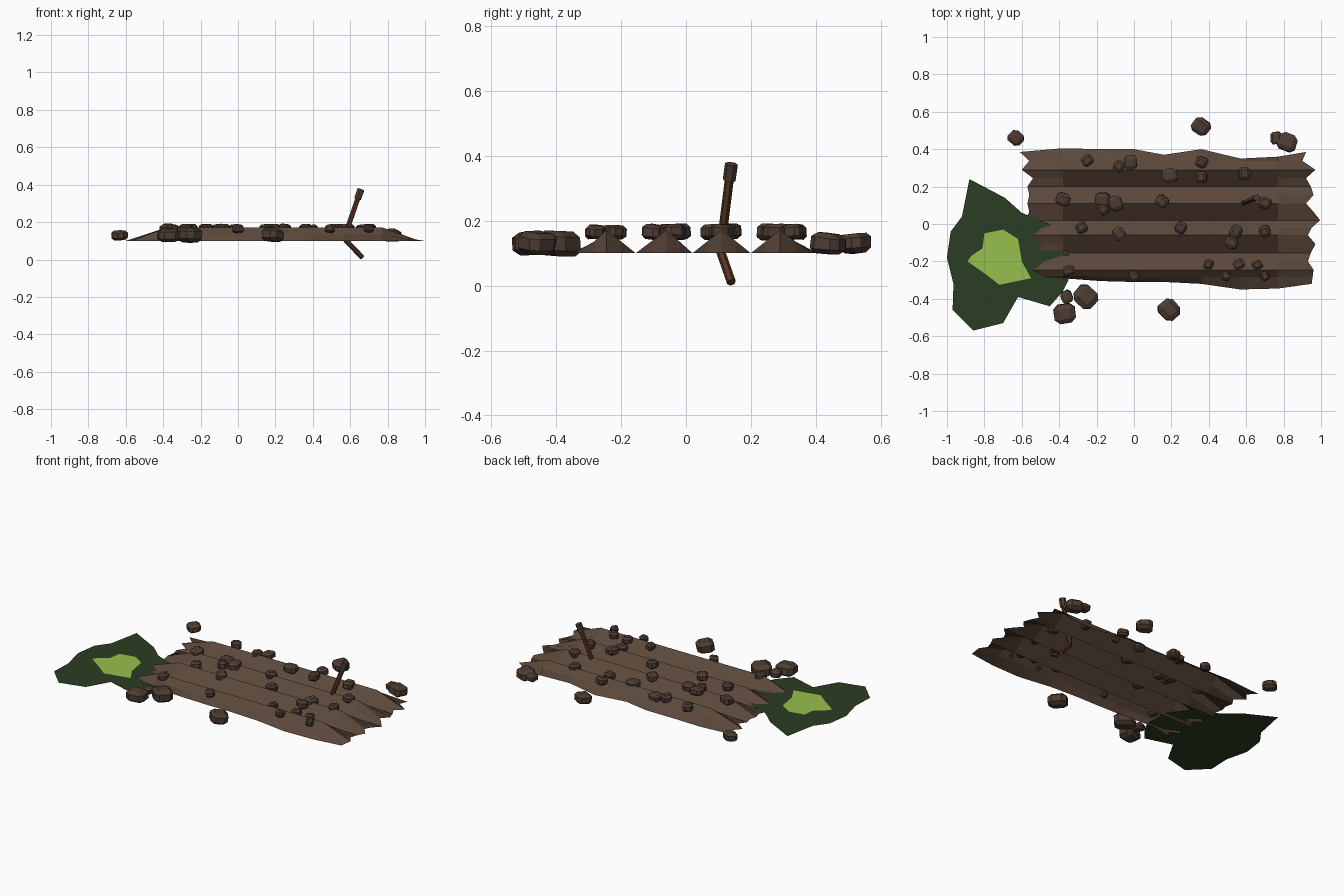
import bpy, bmesh, math, random
from mathutils import Vector, Matrix

if "Cube" in bpy.data.objects:
    bpy.data.objects.remove(bpy.data.objects["Cube"])

random.seed(4)


def material(name, rgb):
    m = bpy.data.materials.new(name)
    m.diffuse_color = (*rgb, 1)
    m.use_nodes = True
    m.node_tree.nodes["Principled BSDF"].inputs["Base Color"].default_value = m.diffuse_color
    return m


SOIL = material("soil brown", (0.105, 0.064, 0.042))
CLOD = material("clod brown", (0.075, 0.046, 0.033))
LEAF = material("dark green", (0.024, 0.047, 0.016))
LIME = material("light green", (0.31, 0.52, 0.075))
WOOD = material("stick brown", (0.095, 0.037, 0.017))


def make(name, bm, mat):
    me = bpy.data.meshes.new(name)
    bm.to_mesh(me)
    bm.free()
    me.materials.append(mat)
    ob = bpy.data.objects.new(name, me)
    bpy.context.collection.objects.link(ob)
    return ob


# Ploughed soil: open ridged sheet with ragged ends, four ridges along x
PEAK, BASE = 0.172, 0.10
main_y = [-0.32, -0.245, -0.155, -0.06, 0.02, 0.11, 0.20, 0.29, 0.385]
left = [-.53, -.50, -.57, -.52, -.56, -.53, -.58, -.54, -.58,
        -.56, -.57, -.56, -.57, -.54, -.60, -.56, -.61]
right = [.95, .955, .96, .93, .945, .97, .93, .95, .995,
         .96, .92, .96, .945, .92, .97, .90, .92]
stations = [-0.38, -0.18, 0.0, 0.16, 0.36, 0.57, 0.77]
near_edge = [-.29, -.305, -.31, -.31, -.32, -.35, -.345]
far_edge = [.405, .40, .40, .37, .40, .35, .36]

bm = bmesh.new()
rows = []
for j in range(17):
    i, half = divmod(j, 2)
    y = main_y[i] if not half else (main_y[i] + main_y[i + 1]) / 2
    level = 0.5 if half else i % 2          # valley 0, slope 0.5, peak 1
    row = [bm.verts.new((left[j], y, BASE))]
    for k, x in enumerate(stations):
        yy = near_edge[k] if j == 0 else far_edge[k] if j == 16 else y
        row.append(bm.verts.new((x, yy, BASE + (PEAK - BASE) * level)))
    row.append(bm.verts.new((right[j], y, BASE)))
    rows.append(row)
for a, b in zip(rows, rows[1:]):
    for k in range(len(a) - 1):
        bm.faces.new((a[k], a[k + 1], b[k + 1], b[k]))
make("ploughed_soil", bm, SOIL)


# Grass patch: flat dark sheet with a bright sheet on it
def sheet(name, pts, z, mat):
    bm = bmesh.new()
    bm.faces.new([bm.verts.new((x, y, z)) for x, y in reversed(pts)])
    bmesh.ops.recalc_face_normals(bm, faces=bm.faces)
    bm.normal_update()
    for f in bm.faces:
        if f.normal.z < 0:
            f.normal_flip()
    make(name, bm, mat)


sheet("grass_patch", [(-.88, .24), (-.69, .14), (-.60, .06), (-.45, 0), (-.35, -.15),
                      (-.35, -.30), (-.38, -.36), (-.45, -.44), (-.62, -.39),
                      (-.70, -.53), (-.86, -.57), (-.97, -.46), (-.965, -.32),
                      (-1.0, -.18), (-.98, -.04), (-.92, .04)], 0.110, LEAF)
sheet("bright_grass", [(-.80, -.05), (-.70, -.03), (-.62, -.08), (-.60, -.20),
                       (-.55, -.29), (-.72, -.325), (-.79, -.27), (-.89, -.20),
                       (-.87, -.17), (-.81, -.13)], 0.114, LIME)


# Clods: bevelled, slightly crooked blocks
def clod(name, x, y, z, r, h):
    bm = bmesh.new()
    bmesh.ops.create_cube(bm, size=2)
    for v in bm.verts:
        v.co *= random.uniform(0.85, 1.0)
    bmesh.ops.bevel(bm, geom=bm.edges[:], offset=0.42, segments=1,
                    affect='EDGES', profile=0.5)
    bmesh.ops.transform(bm, verts=bm.verts, matrix=(
        Matrix.Translation((x, y, z))
        @ Matrix.Rotation(random.uniform(0, math.pi), 4, 'Z')
        @ Matrix.Rotation(random.uniform(-.15, .15), 4, 'X')
        @ Matrix.Diagonal((r, r * 0.9, h, 1))))
    make(name, bm, CLOD)


ground = [(-.63, .46, .045), (.36, .52, .052), (.76, .46, .035), (.82, .44, .055),
          (-.37, -.48, .063), (-.36, -.39, .037), (-.26, -.39, .068), (.19, -.46, .06)]
for n, (x, y, r) in enumerate(ground):
    clod(f"ground_clod_{n}", x, y, 0.13, r, r * 0.62)

on_ridges = [(-.25, .34), (-.08, .31), (-.02, .33), (.19, .26), (.36, .33), (.36, .25),
             (.59, .27), (-.38, .13), (-.17, .13), (-.165, .08), (-.10, .11), (.15, .12),
             (.70, .11), (-.28, -.02), (-.08, -.05), (.25, -.02), (.545, -.04),
             (.70, -.04), (.52, -.10)]
small = [(-.35, -.25), (0, -.28), (.40, -.215), (.49, -.28), (.56, -.215),
         (.66, -.22), (.70, -.28)]
for n, (x, y) in enumerate(on_ridges):
    clod(f"ridge_clod_{n}", x, y, 0.166, random.uniform(.032, .044), .025)
for n, (x, y) in enumerate(small):
    clod(f"small_clod_{n}", x, y, 0.165, random.uniform(.026, .032), .022)


# Bent stick poking through the soil, with a thicker tip
def rod(name, pts, r, mat, sides=6):
    bm = bmesh.new()
    for a, b in zip(pts, pts[1:]):
        a, b = Vector(a), Vector(b)
        d = b - a
        bmesh.ops.create_cone(
            bm, cap_ends=True, segments=sides, radius1=r, radius2=r, depth=d.length,
            matrix=Matrix.Translation((a + b) / 2)
            @ d.to_track_quat('Z', 'Y').to_matrix().to_4x4())
    make(name, bm, mat)


rod("bent_stick", [(.665, .14, .01), (.57, .105, .11), (.59, .115, .18), (.645, .135, .34)],
    0.014, WOOD)
rod("stick_tip", [(.64, .133, .325), (.657, .14, .375)], 0.02, CLOD)
